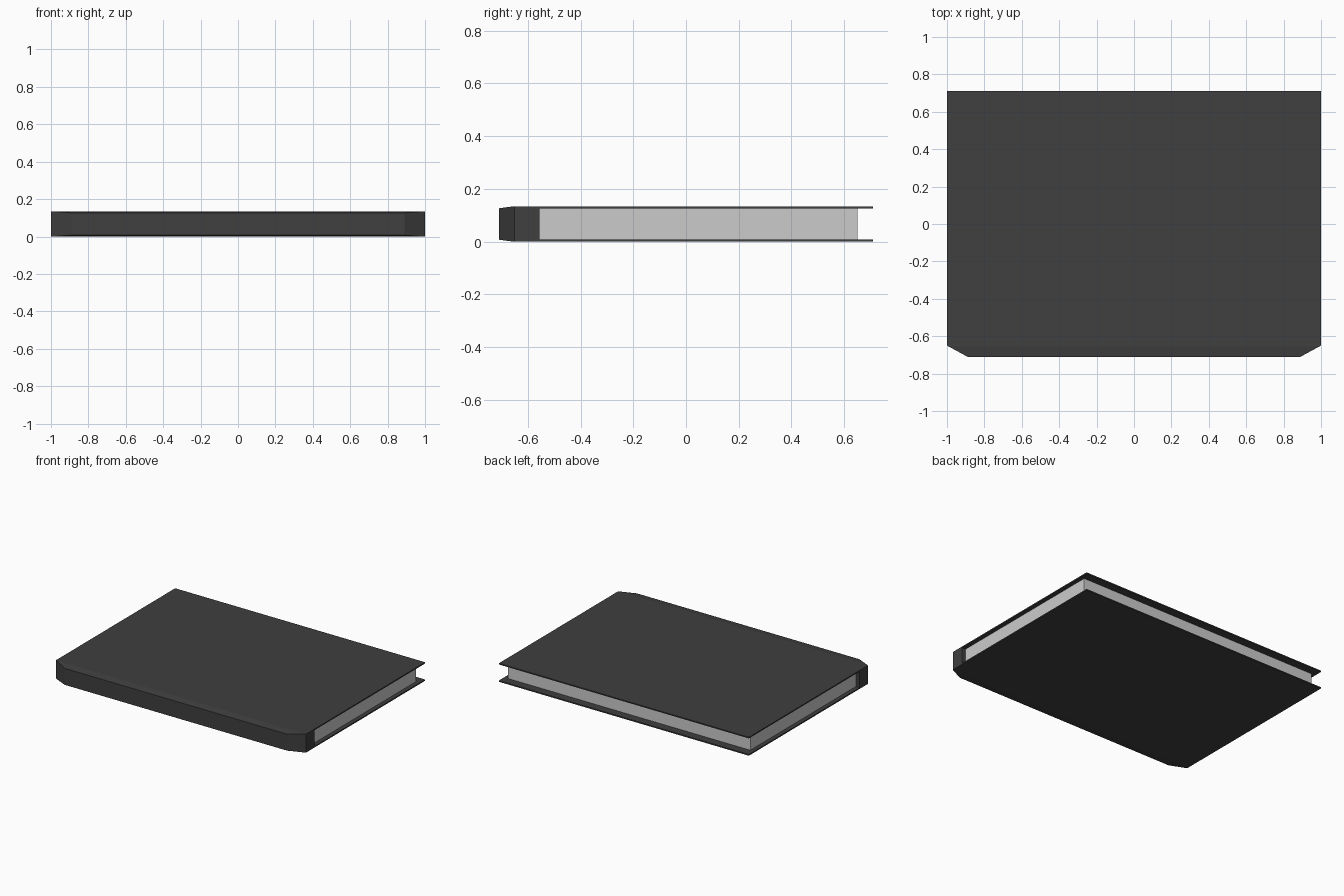
import bpy, bmesh
from mathutils import Vector

if "Cube" in bpy.data.objects:
    bpy.data.objects.remove(bpy.data.objects["Cube"])

H = 0.134      # total thickness of the book
T = 0.009      # cover board thickness
D = 0.71       # half depth
SPINE = -0.555 # inner face of the spine


def finish(bm, name, color=None):
    bmesh.ops.recalc_face_normals(bm, faces=bm.faces)
    me = bpy.data.meshes.new(name)
    bm.to_mesh(me)
    bm.free()
    ob = bpy.data.objects.new(name, me)
    bpy.context.collection.objects.link(ob)
    if color:
        mat = bpy.data.materials.new(name + "_material")
        mat.diffuse_color = color
        mat.use_nodes = True
        mat.node_tree.nodes["Principled BSDF"].inputs["Base Color"].default_value = mat.diffuse_color
        me.materials.append(mat)
    return ob


# Cover: C-shaped section (two boards and a spine) extruded along x
half = [(D, 0), (-0.655, 0), (-D, 0.0075)]
inner = [(D, T), (SPINE, T)]
section = (half + [(y, H - z) for y, z in reversed(half)]
           + [(y, H - z) for y, z in inner] + list(reversed(inner)))
bm = bmesh.new()
face = bm.faces.new([bm.verts.new((-1, y, z)) for y, z in section])
ext = bmesh.ops.extrude_face_region(bm, geom=[face], use_keep_orig=True)
moved = [g for g in ext["geom"] if isinstance(g, bmesh.types.BMVert)]
bmesh.ops.translate(bm, verts=moved, vec=(2, 0, 0))

# Cut the two spine corners diagonally
for s in (-1, 1):
    cut = bmesh.ops.bisect_plane(
        bm, geom=bm.verts[:] + bm.edges[:] + bm.faces[:], dist=1e-6,
        plane_co=Vector((s, -0.65, 0)),
        plane_no=Vector((s * 0.06, -0.11, 0)), clear_outer=True)
    rim = [g for g in cut["geom_cut"] if isinstance(g, bmesh.types.BMEdge)]
    bmesh.ops.holes_fill(bm, edges=rim, sides=0)
finish(bm, "cover", (0.05, 0.05, 0.05, 1))

# Page block, inset from the free edges of the cover
bm = bmesh.new()
bmesh.ops.create_cube(bm, size=1)
bmesh.ops.scale(bm, vec=(1.94, 0.65 - SPINE, H - 2 * T), verts=bm.verts)
bmesh.ops.translate(bm, vec=(0, (0.65 + SPINE) / 2, H / 2), verts=bm.verts)
finish(bm, "pages")
